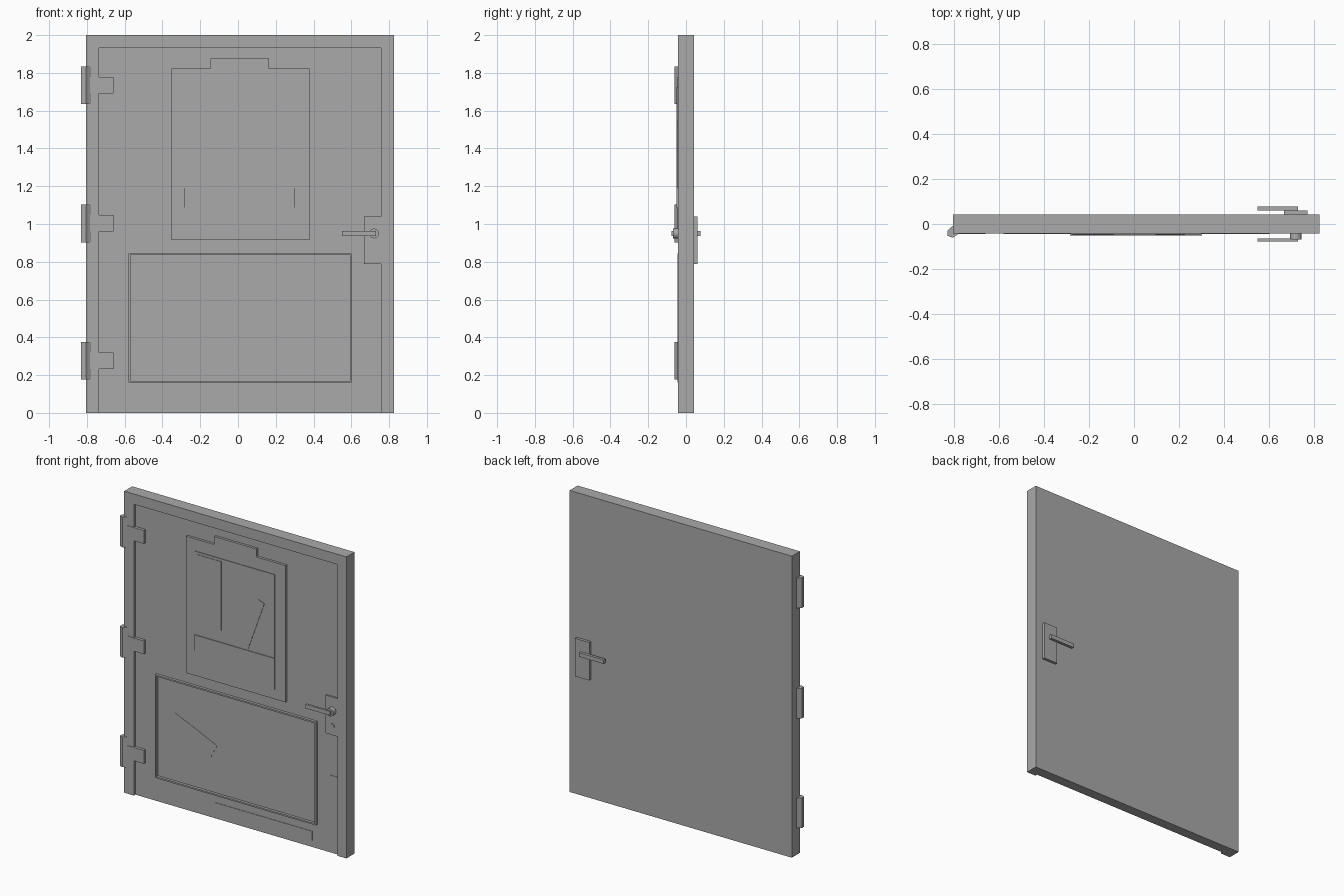
import bpy, bmesh, math
from mathutils import Vector

if "Cube" in bpy.data.objects:
    bpy.data.objects.remove(bpy.data.objects["Cube"])

grey = bpy.data.materials.new("door_grey")
grey.diffuse_color = (0.4, 0.4, 0.4, 1)
grey.use_nodes = True
grey.node_tree.nodes["Principled BSDF"].inputs["Base Color"].default_value = grey.diffuse_color


def finish(name, bm):
    bmesh.ops.recalc_face_normals(bm, faces=bm.faces)
    mesh = bpy.data.meshes.new(name)
    bm.to_mesh(mesh)
    bm.free()
    mesh.materials.append(grey)
    obj = bpy.data.objects.new(name, mesh)
    bpy.context.collection.objects.link(obj)
    return obj


def prism(name, outline, axis, lo, hi):
    """Extrude a 2D outline along y (outline is x, z) or z (outline is x, y)."""
    bm = bmesh.new()
    if axis == "y":
        pts, step = [(a, lo, b) for a, b in outline], Vector((0, hi - lo, 0))
    else:
        pts, step = [(a, b, lo) for a, b in outline], Vector((0, 0, hi - lo))
    face = bm.faces.new([bm.verts.new(p) for p in pts])
    out = bmesh.ops.extrude_face_region(bm, geom=[face])
    bmesh.ops.translate(bm, vec=step, verts=[v for v in out["geom"] if isinstance(v, bmesh.types.BMVert)])
    return finish(name, bm)


def box(name, x0, x1, z0, z1, y0, y1):
    return prism(name, [(x0, z0), (x1, z0), (x1, z1), (x0, z1)], "y", y0, y1)


def disc(name, x, z, r, y0, y1, n=16):
    ring = [(x + r * math.cos(i * math.tau / n), z + r * math.sin(i * math.tau / n)) for i in range(n)]
    return prism(name, ring, "y", y0, y1)


def stroke(name, a, b, width, y0, y1):
    """Thin flat strip between two points on the front."""
    a, b = Vector(a), Vector(b)
    d = (b - a).normalized() * width / 2
    n = Vector((-d.y, d.x))
    return prism(name, [a - n, b - n, b + n, a + n], "y", y0, y1)


FRONT, PANEL, BACK = -0.042, -0.026, 0.042

# Door slab with raised stiles and top rail as one U-shaped frame
box("door_panel", -0.806, 0.825, 0, 2, PANEL, BACK)
prism("raised_frame", [(-0.806, 0), (-0.735, 0), (-0.735, 1.932), (0.758, 1.932),
                       (0.758, 0), (0.825, 0), (0.825, 2), (-0.806, 2)], "y", FRONT, PANEL)

# Hinges: folded knuckle and leaf
for i, z in enumerate((0.276, 1.003, 1.735)):
    prism(f"hinge_knuckle_{i}", [(-0.83, -0.03), (-0.806, -0.008), (-0.806, -0.042),
                                 (-0.778, -0.042), (-0.806, -0.061), (-0.83, -0.052)],
          "z", z - 0.1, z + 0.1)
    box(f"hinge_leaf_{i}", -0.79, -0.66, z - 0.044, z + 0.044, -0.045, PANEL)

# Upper plate with top tab
prism("upper_plate", [(-0.353, 0.916), (0.378, 0.916), (0.378, 1.823), (0.164, 1.823), (0.164, 1.876),
                      (-0.146, 1.876), (-0.146, 1.823), (-0.353, 1.823)], "y", -0.042, PANEL)
# Sheet and its smaller pieces
box("inner_sheet", -0.283, 0.3, 0.98, 1.743, -0.046, -0.042)
box("sheet_strip", -0.285, 0.302, 1.088, 1.19, -0.051, -0.046)
box("sheet_side_pane", -0.273, -0.09, 1.27, 1.726, -0.049, -0.046)
stroke("sheet_crease", (0.1, 1.19), (0.222, 1.53), 0.008, -0.049, -0.046)
stroke("sheet_crease_tip", (0.18, 1.545), (0.222, 1.53), 0.008, -0.049, -0.046)

# Lower panel molding
x0, x1, z0, z1, w = -0.58, 0.602, 0.16, 0.845, 0.01
for nm, b in {"bottom": (x0, x1, z0, z0 + w), "top": (x0, x1, z1 - w, z1),
              "left": (x0, x0 + w, z0 + w, z1 - w), "right": (x1 - w, x1, z0 + w, z1 - w)}.items():
    box("molding_" + nm, *b, -0.044, PANEL)

# Thin plates and scratch on the lower half
box("kick_strip", -0.155, 0.565, 0.046, 0.105, -0.029, PANEL)
box("edge_plate", 0.695, 0.758, 0.237, 0.513, -0.029, PANEL)
stroke("scratch_long", (-0.44, 0.616), (-0.14, 0.484), 0.008, -0.028, PANEL)
stroke("scratch_short", (-0.14, 0.484), (-0.184, 0.40), 0.008, -0.028, PANEL)

# Front lock
box("front_lock_plate", 0.668, 0.758, 0.788, 1.04, -0.038, PANEL)
disc("front_handle_stem", 0.72, 0.95, 0.026, -0.068, -0.038)
disc("keyhole", 0.72, 0.85, 0.015, -0.042, -0.038)
box("front_handle", 0.55, 0.73, 0.936, 0.963, -0.078, -0.064)

# Back lock
box("back_lock_plate", 0.668, 0.772, 0.788, 1.04, BACK, 0.06)
box("back_handle", 0.55, 0.73, 0.936, 0.963, 0.06, 0.078)
